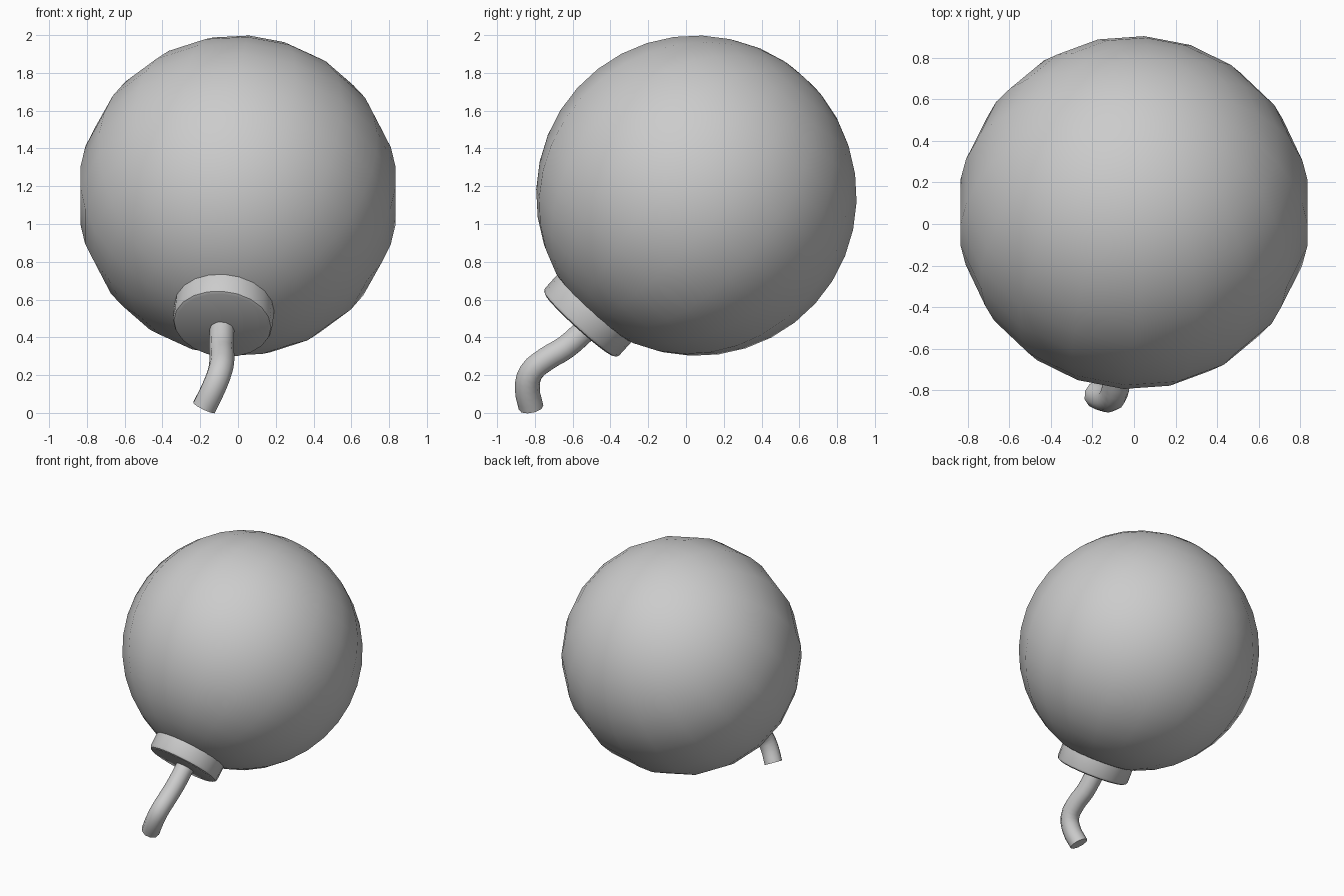
import bpy, bmesh, math
from mathutils import Matrix, Vector

cube = bpy.data.objects.get("Cube")
if cube:
    bpy.data.objects.remove(cube, do_unlink=True)

GREY = (0.6, 0.6, 0.6, 1)
grey = bpy.data.materials.new("plain grey")
grey.use_nodes = True
grey.diffuse_color = GREY
grey.node_tree.nodes["Principled BSDF"].inputs["Base Color"].default_value = GREY

# Shared tilted frame: the axis runs from the ball centre out through the collar
CENTRE = Vector((0, 0.055, 1.15))
RADIUS = 0.85
axis = Vector((-0.09, -0.67, -0.74)).normalized()
side = (Vector((1, 0, 0)) - axis * axis.x).normalized()
FRAME = Matrix.Translation(CENTRE) @ Matrix((side, axis.cross(side), axis)).transposed().to_4x4()


def smooth(obj, degrees):
    bpy.ops.object.select_all(action='DESELECT')
    obj.select_set(True)
    bpy.context.view_layer.objects.active = obj
    bpy.ops.object.shade_smooth_by_angle(angle=math.radians(degrees))


def lathe(name, profile, sides, turn):
    """Revolve (radius, height) points about the tilted axis."""
    bm = bmesh.new()
    rings = []
    for r, h in profile:
        ring = []
        for i in range(sides):
            a = math.tau * i / sides + turn
            ring.append(bm.verts.new((r * math.cos(a), r * math.sin(a), h)))
        rings.append(ring)
    for low, high in zip(rings, rings[1:]):
        for i in range(sides):
            j = (i + 1) % sides
            bm.faces.new((low[i], low[j], high[j], high[i]))
    bmesh.ops.remove_doubles(bm, verts=bm.verts[:], dist=0.0001)
    bmesh.ops.recalc_face_normals(bm, faces=bm.faces[:])
    bm.transform(FRAME)
    mesh = bpy.data.meshes.new(name)
    bm.to_mesh(mesh)
    bm.free()
    mesh.materials.append(grey)
    obj = bpy.data.objects.new(name, mesh)
    bpy.context.collection.objects.link(obj)
    smooth(obj, 35)
    return obj


# Round body
STEPS = 18
arc = [math.pi * i / STEPS for i in range(STEPS + 1)]
lathe("ball_body", [(RADIUS * math.sin(a), -RADIUS * math.cos(a)) for a in arc],
      18, math.radians(10))

# Short collar with a softened outer edge
lathe("collar", [(0, 0.79), (0.265, 0.79), (0.265, 0.905), (0.258, 0.92),
                 (0.243, 0.927), (0, 0.927)], 20, 0)

# Bent fuse
path = [(-0.085, -0.52, 0.45), (-0.088, -0.64, 0.345), (-0.085, -0.74, 0.285),
        (-0.097, -0.82, 0.215), (-0.13, -0.84, 0.13), (-0.18, -0.82, 0.028)]
curve = bpy.data.curves.new("fuse_path", 'CURVE')
curve.dimensions = '3D'
curve.bevel_depth = 0.066
curve.bevel_resolution = 3
curve.resolution_u = 3
curve.use_fill_caps = True
spline = curve.splines.new('BEZIER')
spline.bezier_points.add(len(path) - 1)
for point, co in zip(spline.bezier_points, path):
    point.co = co
    point.handle_left_type = point.handle_right_type = 'AUTO'
curve.materials.append(grey)
fuse = bpy.data.objects.new("fuse", curve)
bpy.context.collection.objects.link(fuse)
bpy.ops.object.select_all(action='DESELECT')
fuse.select_set(True)
bpy.context.view_layer.objects.active = fuse
bpy.ops.object.convert(target='MESH')
smooth(bpy.context.view_layer.objects.active, 40)
